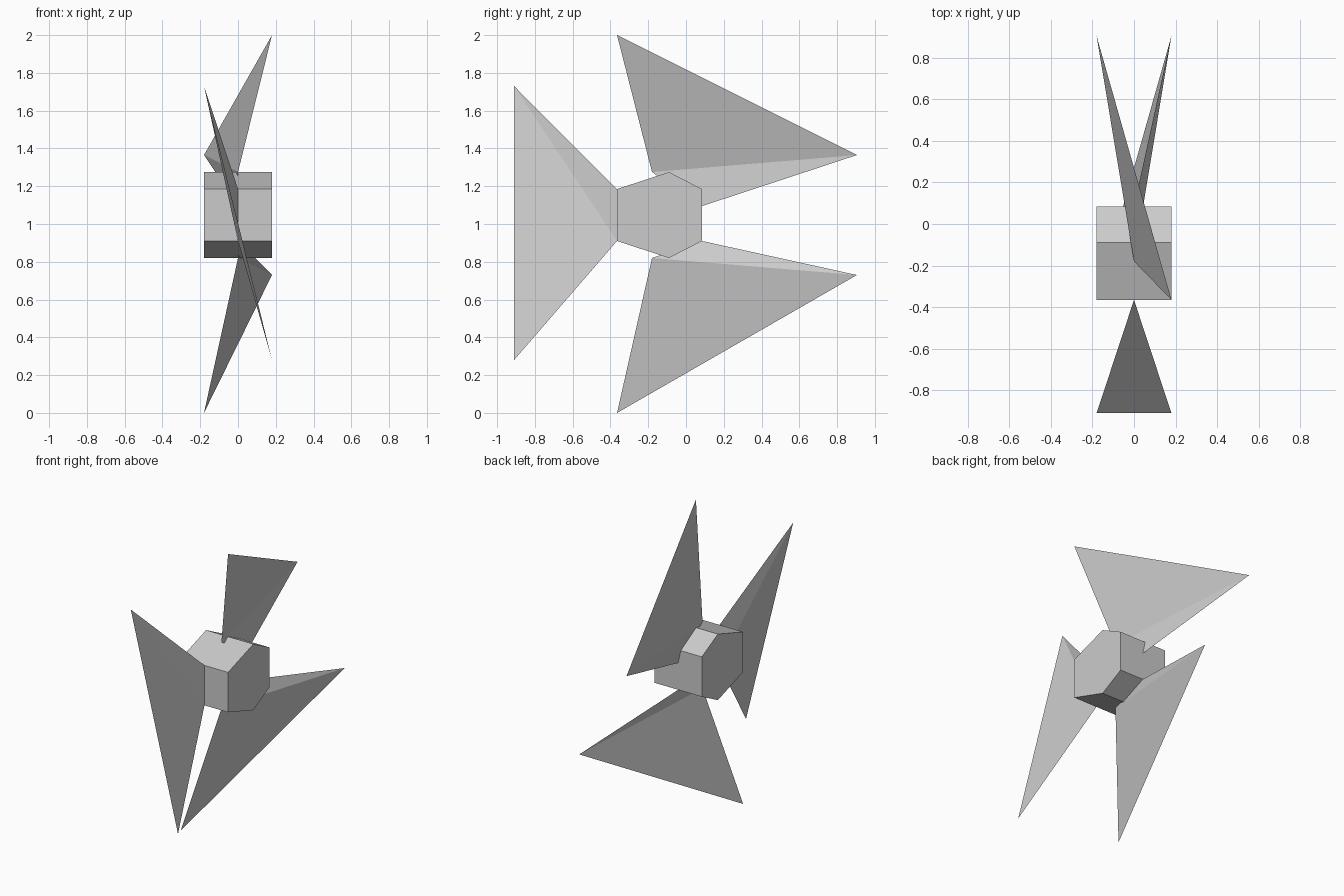
import bpy

cube = bpy.data.objects.get("Cube")
if cube:
    bpy.data.objects.remove(cube, do_unlink=True)

# One flat grey for the whole fan
grey = bpy.data.materials.new("light grey")
grey.use_nodes = True
colour = (0.6, 0.6, 0.6, 1)
grey.diffuse_color = colour
grey.node_tree.nodes["Principled BSDF"].inputs["Base Color"].default_value = colour

HALF = 0.18  # half depth along the axle


def add_part(name, verts, faces):
    mesh = bpy.data.meshes.new(name)
    mesh.from_pydata(verts, [], faces)
    mesh.materials.append(grey)
    mesh.update()
    obj = bpy.data.objects.new(name, mesh)
    bpy.context.collection.objects.link(obj)
    return obj


# Six-sided hub: a (y, z) profile extruded along x
profile = [(-0.365, 0.91), (-0.09, 0.82), (0.085, 0.91),
           (0.085, 1.185), (-0.09, 1.275), (-0.365, 1.185)]
n = len(profile)
verts = [(x, y, z) for x in (-HALF, HALF) for y, z in profile]
sides = [(i, (i + 1) % n, (i + 1) % n + n, i + n) for i in range(n)]
caps = [tuple(reversed(range(n))), tuple(range(n, 2 * n))]
add_part("hub", verts, [tuple(reversed(f)) for f in sides] + caps)


# Twisted blades: root edge on the axle plane, tips pitched to either side
def add_blade(name, near_tip, near_root, far_root, far_tip, pitch):
    verts = [(pitch, *near_tip), (0, *near_root), (0, *far_root), (-pitch, *far_tip)]
    add_part(name, verts, [(0, 1, 2), (0, 2, 3)])


add_blade("front_blade", (-0.91, 1.73), (-0.365, 1.185), (-0.365, 0.91), (-0.91, 0.28), -HALF)
add_blade("upper_blade", (0.905, 1.365), (0.085, 1.095), (-0.18, 1.275), (-0.365, 2.0), -HALF)
add_blade("lower_blade", (0.905, 0.73), (0.085, 0.91), (-0.18, 0.82), (-0.365, 0.0), HALF)
